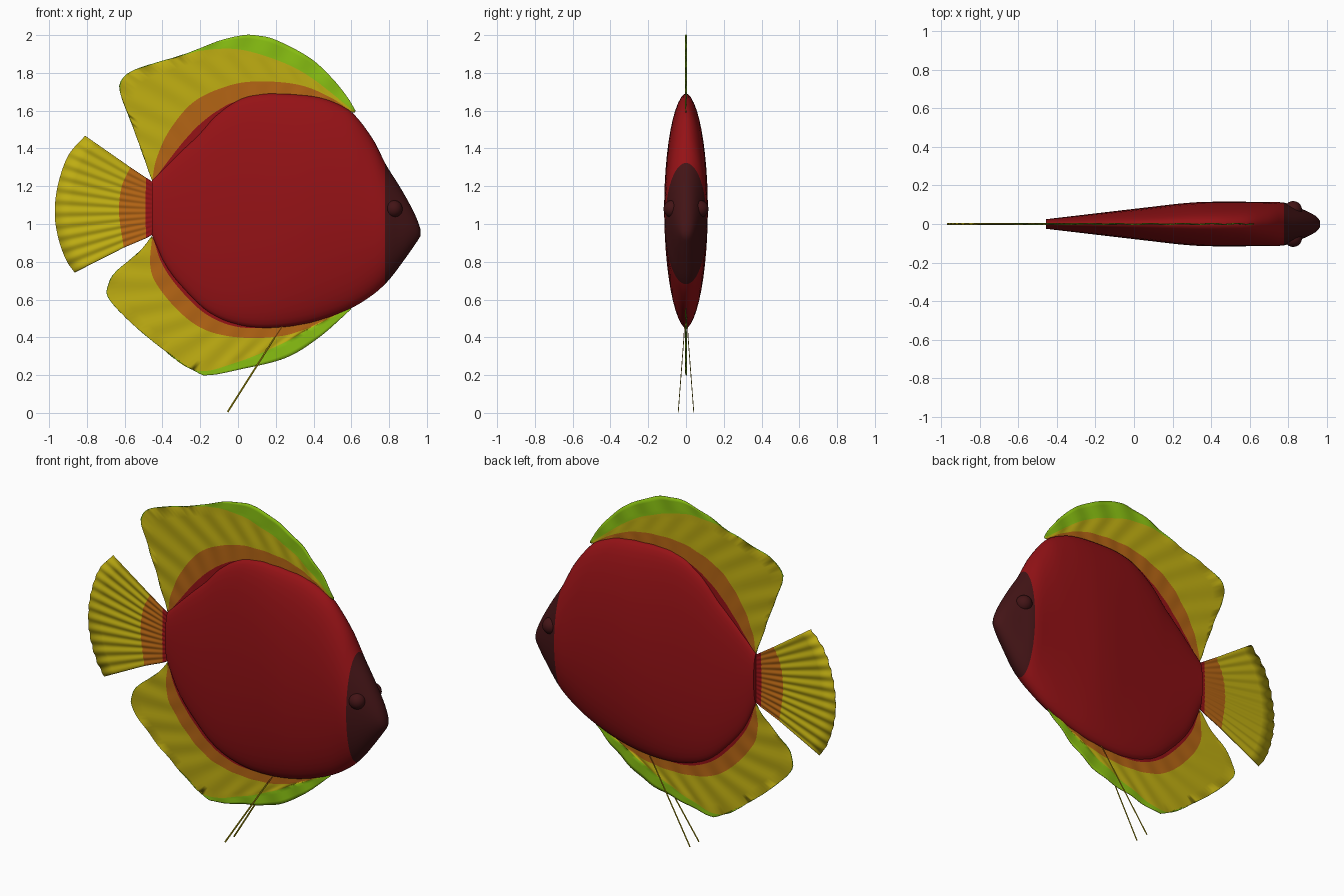
import bpy, bmesh, math
from mathutils import Vector

if "Cube" in bpy.data.objects:
    bpy.data.objects.remove(bpy.data.objects["Cube"])


def material(name, rgb):
    m = bpy.data.materials.new(name)
    m.diffuse_color = (*rgb, 1)
    m.use_nodes = True
    m.node_tree.nodes["Principled BSDF"].inputs["Base Color"].default_value = m.diffuse_color
    return m


RED = material("deep red", (0.30, 0.006, 0.008))
MAROON = material("dark maroon", (0.056, 0.007, 0.008))
ORANGE = material("burnt orange", (0.46, 0.13, 0.007))
YELLOW = material("mustard yellow", (0.52, 0.42, 0.006))
GREEN = material("leaf green", (0.25, 0.53, 0.006))


def finish(name, bm, mats, smooth=True):
    bmesh.ops.recalc_face_normals(bm, faces=bm.faces)
    me = bpy.data.meshes.new(name)
    bm.to_mesh(me)
    bm.free()
    for m in mats:
        me.materials.append(m)
    ob = bpy.data.objects.new(name, me)
    bpy.context.collection.objects.link(ob)
    if smooth:
        bpy.ops.object.select_all(action='DESELECT')
        ob.select_set(True)
        bpy.context.view_layer.objects.active = ob
        bpy.ops.object.shade_smooth_by_angle(angle=math.radians(45))
    return ob


def profile(points, x):
    """Smooth height of a profile at x."""
    n = len(points)

    def slope(i):
        a, b = points[max(i - 1, 0)], points[min(i + 1, n - 1)]
        return (b[1] - a[1]) / (b[0] - a[0])
    i = 0
    while i < n - 2 and x > points[i + 1][0]:
        i += 1
    (x0, y0), (x1, y1) = points[i], points[i + 1]
    h = x1 - x0
    t = (x - x0) / h
    return ((2*t**3 - 3*t*t + 1) * y0 + (t**3 - 2*t*t + t) * h * slope(i)
            + (3*t*t - 2*t**3) * y1 + (t**3 - t*t) * h * slope(i + 1))


def resample(points, count):
    """Smooth curve through the points, evenly spaced by length."""
    p = [Vector(q) for q in points]
    p = [2 * p[0] - p[1]] + p + [2 * p[-1] - p[-2]]
    dense = []
    for i in range(1, len(p) - 2):
        a, b, c, d = p[i - 1:i + 3]
        for k in range(16):
            t = k / 16
            dense.append(0.5 * (2*b + (c - a)*t + (2*a - 5*b + 4*c - d)*t*t
                                + (3*b - a - 3*c + d)*t**3))
    dense.append(p[-2])
    length = [0]
    for a, b in zip(dense, dense[1:]):
        length.append(length[-1] + (b - a).length)
    out, j = [], 0
    for k in range(count):
        s = length[-1] * k / (count - 1)
        while j < len(dense) - 2 and length[j + 1] < s:
            j += 1
        t = (s - length[j]) / max(length[j + 1] - length[j], 1e-9)
        out.append(dense[j].lerp(dense[j + 1], min(t, 1)))
    return out


# Body: elliptical rings following the top, bottom and width profiles
TOP = [(-.455, 1.23), (-.305, 1.38), (-.2, 1.48), (-.12, 1.57), (0, 1.655), (.1, 1.684),
       (.22, 1.69), (.43, 1.67), (.55, 1.625), (.62, 1.575), (.72, 1.44), (.78, 1.32),
       (.855, 1.2), (.92, 1.085), (.95, 1.02), (.965, .975)]
BOTTOM = [(-.455, .94), (-.385, .785), (-.28, .65), (-.15, .53), (0, .467), (.17, .45),
          (.38, .477), (.59, .55), (.72, .63), (.80, .705), (.88, .81), (.95, .91), (.965, .935)]
WIDTH = [(-.455, .025), (-.2, .055), (.1, .09), (.25, .107), (.38, .115), (.7, .114),
         (.78, .11), (.85, .085), (.91, .06), (.95, .035), (.965, .015)]
HEAD_X = 0.778
xs = [-.455 + (HEAD_X + .455) * i / 44 for i in range(45)]
xs += [HEAD_X + (.965 - HEAD_X) * i / 14 for i in range(1, 15)]
SIDES = 48
bm = bmesh.new()
rings = []
for x in xs:
    top, low, w = profile(TOP, x), profile(BOTTOM, x), profile(WIDTH, x)
    rings.append([bm.verts.new((x, w * math.cos(a), (top + low) / 2 + (top - low) / 2 * math.sin(a)))
                  for a in (2 * math.pi * k / SIDES for k in range(SIDES))])
for r, s in zip(rings, rings[1:]):
    for k in range(SIDES):
        bm.faces.new((r[k], r[(k + 1) % SIDES], s[(k + 1) % SIDES], s[k]))
bm.faces.new(rings[0])
bm.faces.new(rings[-1])
for f in bm.faces:
    f.material_index = int(f.calc_center_median().x > HEAD_X)
finish("body", bm, [RED, MAROON])

# Eyes: low domes on both sides of the head
for side, label in ((-1, "right"), (1, "left")):
    bm = bmesh.new()
    bmesh.ops.create_uvsphere(bm, u_segments=24, v_segments=14, radius=.046)
    bmesh.ops.translate(bm, verts=bm.verts, vec=(.825, side * .073, 1.08))
    finish("eye_" + label, bm, [MAROON])


def fin(name, lines, mats, ripples, count=81, rows=4):
    """Thin gently rippled sheet; each strip between two lines has one colour."""
    curves = [resample(line, count) for line in lines]
    bm = bmesh.new()
    grid, bands = [], []
    total = (len(curves) - 1) * rows
    for b in range(len(curves) - 1):
        for r in range(rows + (b == len(curves) - 2)):
            depth = (b * rows + r) / total
            row = []
            for k in range(count):
                p = curves[b][k].lerp(curves[b + 1][k], r / rows)
                y = .004 * depth * math.sin(2 * math.pi * ripples * k / (count - 1))
                row.append(bm.verts.new((p.x, y, p.y)))
            grid.append(row)
            bands.append(b)
    for i in range(len(grid) - 1):
        for k in range(count - 1):
            f = bm.faces.new((grid[i][k], grid[i][k + 1], grid[i + 1][k + 1], grid[i + 1][k]))
            f.material_index = bands[i]
    ob = finish(name, bm, mats)
    mod = ob.modifiers.new("thickness", 'SOLIDIFY')
    mod.thickness = .003
    mod.offset = 0


# Dorsal fin, from its root inside the back to the outer edge
fin("dorsal_fin", [
    [(-.44, 1.2), (-.3, 1.34), (-.15, 1.48), (0, 1.6), (.2, 1.64), (.42, 1.62), (.53, 1.59)],
    [(-.45, 1.225), (-.38, 1.32), (-.29, 1.435), (-.2, 1.53), (-.1, 1.605), (0, 1.65), (.2, 1.67),
     (.42, 1.655), (.56, 1.605)],
    [(-.455, 1.23), (-.43, 1.35), (-.36, 1.5), (-.23, 1.65), (-.04, 1.735), (.13, 1.755),
     (.33, 1.735), (.49, 1.67), (.61, 1.59)],
    [(-.456, 1.235), (-.55, 1.5), (-.62, 1.69), (-.61, 1.765), (-.56, 1.807), (-.48, 1.836),
     (-.28, 1.895), (-.18, 1.92), (0, 1.925), (.2, 1.87), (.38, 1.78), (.62, 1.592)],
    [(-.457, 1.236), (-.551, 1.5), (-.625, 1.7), (-.612, 1.77), (-.56, 1.81), (-.48, 1.84),
     (-.28, 1.9), (-.1, 1.97), (.03, 2.0), (.1, 1.998), (.2, 1.975), (.38, 1.88), (.5, 1.77),
     (.58, 1.67), (.622, 1.6)],
], [RED, ORANGE, YELLOW, GREEN], 11)

# Anal fin below the body
fin("anal_fin", [
    [(-.44, .96), (-.37, .82), (-.25, .68), (-.1, .56), (.1, .5), (.3, .5), (.56, .57)],
    [(-.452, .935), (-.4, .785), (-.3, .645), (-.165, .52), (0, .455), (.2, .456), (.38, .485),
     (.58, .56)],
    [(-.455, .925), (-.465, .785), (-.43, .68), (-.31, .535), (-.175, .44), (0, .40), (.2, .403),
     (.36, .445), (.59, .56)],
    [(-.456, .932), (-.52, .856), (-.645, .745), (-.683, .68), (-.686, .615), (-.6, .512),
     (-.44, .373), (-.225, .225), (0, .27), (.22, .36), (.36, .435), (.595, .555)],
    [(-.457, .935), (-.52, .855), (-.65, .745), (-.686, .68), (-.69, .615), (-.6, .51),
     (-.44, .37), (-.225, .22), (-.15, .2), (.01, .23), (.25, .29), (.43, .40), (.60, .55)],
], [RED, ORANGE, YELLOW, GREEN], 11)

# Tail fin fan
fin("tail_fin", [
    [(-.44, 1.215), (-.44, 1.08), (-.44, .95)],
    [(-.487, 1.245), (-.49, 1.08), (-.487, .925)],
    [(-.57, 1.3), (-.615, 1.2), (-.63, 1.06), (-.605, .875)],
    [(-.81, 1.467), (-.9, 1.36), (-.955, 1.2), (-.97, 1.05), (-.95, .92), (-.91, .81), (-.865, .743)],
], [RED, ORANGE, YELLOW], 12, 97)

# Pelvic fins: a splayed pair of thin filaments
for side, label in ((-1, "right"), (1, "left")):
    bm = bmesh.new()
    stops = [(.235, .008, .46), (.195, .011, .40), (-.055, .041, .005)]
    loops = []
    for x, y, z in stops:
        loops.append([bm.verts.new((x + dx, side * y + dy, z + dz)) for dx, dy, dz in
                      ((-.004, 0, .0025), (0, .002, 0), (.004, 0, -.0025), (0, -.002, 0))])
    for i, (r, s) in enumerate(zip(loops, loops[1:])):
        for k in range(4):
            f = bm.faces.new((r[k], r[(k + 1) % 4], s[(k + 1) % 4], s[k]))
            f.material_index = i
    bm.faces.new(loops[0])
    bm.faces.new(loops[-1]).material_index = 1
    finish("pelvic_fin_" + label, bm, [ORANGE, YELLOW], smooth=False)
